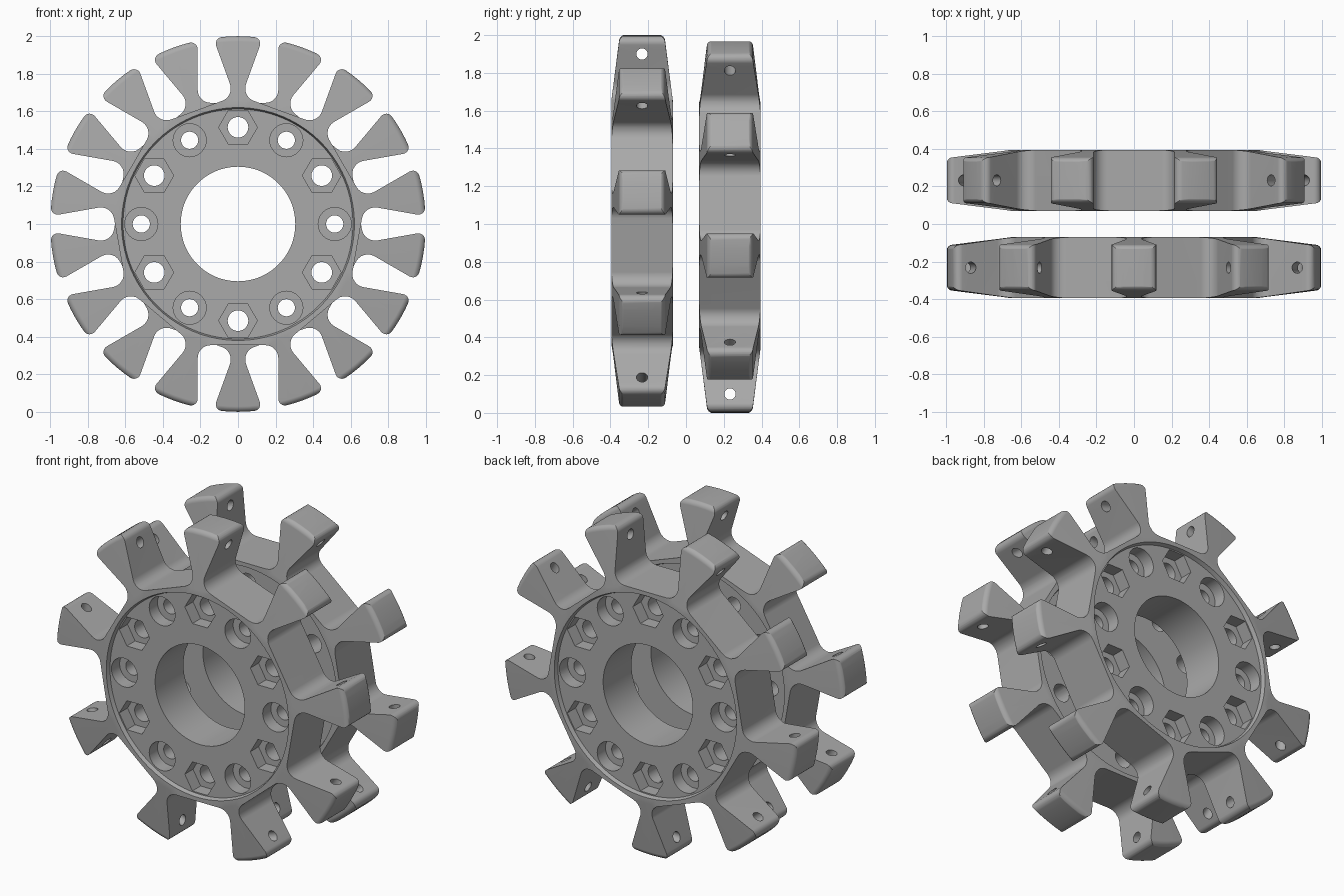
import bpy, bmesh
from math import pi, sin, cos, tan, radians, sqrt, asin
from mathutils import Matrix, Vector

if "Cube" in bpy.data.objects:
    bpy.data.objects.remove(bpy.data.objects["Cube"])

ARMS, BOLTS = 9, 12
HALF = 0.1625          # half thickness of the hub
RECESS = 0.025         # depth of the round face recess
SLOT = 0.215           # half width of the gap between arms
FLAT = 0.645           # distance from axle to the gap floor
BOLT_R = 0.515

grey = bpy.data.materials.new("plain_grey")
grey.use_nodes = True
grey.diffuse_color = (0.4, 0.4, 0.4, 1)
grey.node_tree.nodes["Principled BSDF"].inputs["Base Color"].default_value = (0.4, 0.4, 0.4, 1)


def rounded(corners, steps=6):
    """Replace each (x, y, radius) corner of a closed outline by an arc."""
    out = []
    for i, (x, y, rad) in enumerate(corners):
        p = Vector((x, y))
        if rad == 0:
            out.append(p)
            continue
        a = (Vector(corners[i - 1][:2]) - p).normalized()
        b = (Vector(corners[(i + 1) % len(corners)][:2]) - p).normalized()
        half = a.angle(b) / 2
        mid = (a + b).normalized()
        centre = p + mid * (rad / sin(half))
        side = (a - mid * a.dot(mid)).normalized()
        sweep = pi / 2 - half
        for k in range(steps + 1):
            t = sweep * (1 - 2 * k / steps)
            out.append(centre - mid * rad * cos(t) + side * rad * sin(t))
    return out


def make_object(name, bm):
    bmesh.ops.recalc_face_normals(bm, faces=bm.faces)
    mesh = bpy.data.meshes.new(name)
    bm.to_mesh(mesh)
    bm.free()
    obj = bpy.data.objects.new(name, mesh)
    bpy.context.collection.objects.link(obj)
    return obj


def star_outline():
    """Nine flared arms separated by square gaps with filleted floors."""
    corners = []
    tip = sqrt(1 - SLOT ** 2)
    for i in range(ARMS):
        a = pi / 2 + (i + 0.5) * 2 * pi / ARMS
        u, v = Vector((cos(a), sin(a))), Vector((-sin(a), cos(a)))
        for r, side, rad in ((tip, -1, 0.035), (FLAT, -1, 0.07), (FLAT, 1, 0.07), (tip, 1, 0.035)):
            p = u * r + v * side * SLOT
            corners.append((p.x, p.y, rad))
        # crown of the arm end
        b = a + pi / ARMS
        for off in (-0.05, 0, 0.05):
            corners.append((cos(b + off), sin(b + off), 0))
    return rounded(corners)


def star_prism():
    bm = bmesh.new()
    face = bm.faces.new([bm.verts.new((p.x, -0.3, p.y)) for p in star_outline()])
    ext = bmesh.ops.extrude_face_region(bm, geom=[face])
    moved = [g for g in ext["geom"] if isinstance(g, bmesh.types.BMVert)]
    bmesh.ops.translate(bm, verts=moved, vec=(0, 0.6, 0))
    return make_object("wheel_front", bm)


def lathe_ring(segments=108):
    """Turned envelope: bore, face recesses, tapered rim with soft corners."""
    floor = HALF - RECESS
    side = [(0.305, floor, 0), (0.612, floor, 0), (0.62, HALF, 0),
            (0.655, HALF, 0), (1.002, 0.118, 0.035)]
    profile = rounded(side + [(r, -y, k) for r, y, k in reversed(side)])
    bm = bmesh.new()
    rings = []
    for s in range(segments):
        t = 2 * pi * s / segments
        rings.append([bm.verts.new((p.x * cos(t), p.y, p.x * sin(t))) for p in profile])
    n = len(profile)
    for s in range(segments):
        a, b = rings[s], rings[(s + 1) % segments]
        for k in range(n):
            m = (k + 1) % n
            bm.faces.new((a[k], a[m], b[m], b[k]))
    return make_object("envelope", bm)


def add_cylinder(bm, radius, depth, segments, matrix):
    bmesh.ops.create_cone(bm, cap_ends=True, segments=segments, radius1=radius,
                          radius2=radius, depth=depth, matrix=matrix)


def bolt_cutters():
    """Through holes, plus round and hexagonal pockets in the outer face."""
    holes, pockets = bmesh.new(), bmesh.new()
    along_y = Matrix.Rotation(pi / 2, 4, "X") @ Matrix.Rotation(pi / 2, 4, "Z")
    for i in range(BOLTS):
        a = pi / 2 + i * 2 * pi / BOLTS
        x, z = BOLT_R * cos(a), BOLT_R * sin(a)
        hexed = i % 2 == 0
        add_cylinder(holes, 0.055 if hexed else 0.046, 0.8, 24,
                     Matrix.Translation((x, 0, z)) @ along_y)
        add_cylinder(pockets, 0.103 if hexed else 0.088, 0.2, 6 if hexed else 32,
                     Matrix.Translation((x, RECESS + 0.08 - HALF - 0.1, z)) @ along_y)
    return make_object("bolt_holes", holes), make_object("bolt_pockets", pockets)


def arm_cutter():
    """A crosswise pin hole near the end of each arm."""
    bm = bmesh.new()
    for i in range(ARMS):
        a = pi / 2 + i * 2 * pi / ARMS
        add_cylinder(bm, 0.03, 0.34, 20,
                     Matrix.Rotation(-a, 4, "Y") @ Matrix.Translation((0.9, 0, 0)))
    return make_object("arm_holes", bm)


# Front wheel: star cut down to the turned envelope, then drilled
front = star_prism()
cutters = [("INTERSECT", lathe_ring())]
cutters += [("DIFFERENCE", c) for c in (*bolt_cutters(), arm_cutter())]
for operation, cutter in cutters:
    mod = front.modifiers.new(cutter.name, "BOOLEAN")
    mod.operation, mod.object, mod.solver = operation, cutter, "EXACT"
    cutter.hide_render = True

graph = bpy.context.evaluated_depsgraph_get()
solid = bpy.data.meshes.new_from_object(front.evaluated_get(graph))
front.modifiers.clear()
front.data = solid
for _, cutter in cutters:
    bpy.data.objects.remove(cutter)
solid.materials.clear()
solid.materials.append(grey)

bpy.ops.object.select_all(action="DESELECT")
front.select_set(True)
bpy.context.view_layer.objects.active = front
bpy.ops.object.shade_smooth_by_angle(angle=radians(25))
front.location = (0, -0.2325, 1)

# Rear wheel: the same part turned over, so its arms fall between the front ones
rear = bpy.data.objects.new("wheel_rear", solid)
bpy.context.collection.objects.link(rear)
rear.location = (0, 0.2325, 1)
rear.rotation_euler = (pi, 0, 0)

for wheel in (front, rear):
    mod = wheel.modifiers.new("even_shading", "WEIGHTED_NORMAL")
    mod.keep_sharp = True
